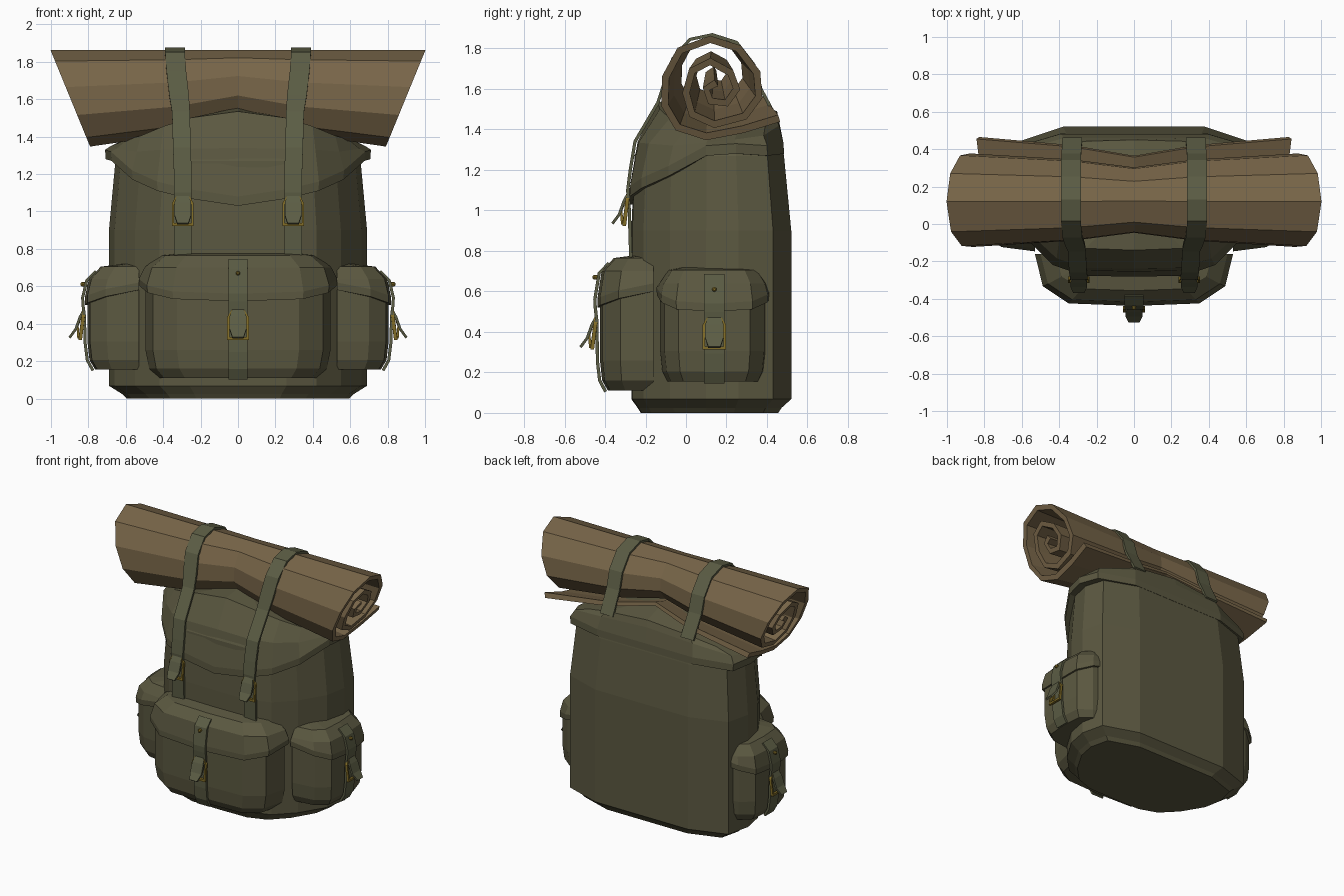
import bpy, bmesh, math
from mathutils import Matrix, Vector

if "Cube" in bpy.data.objects:
    bpy.data.objects.remove(bpy.data.objects["Cube"])

def material(name, rgb):
    m = bpy.data.materials.new(name)
    m.diffuse_color = (*rgb, 1)
    m.use_nodes = True
    m.node_tree.nodes["Principled BSDF"].inputs["Base Color"].default_value = m.diffuse_color
    return m

CANVAS = material("olive_canvas", (0.105, 0.098, 0.052))
WEBBING = material("olive_webbing", (0.105, 0.108, 0.058))
BLANKET = material("tan_blanket", (0.185, 0.13, 0.065))
BRASS = material("brass", (0.22, 0.15, 0.02))

def loft(name, rings, mat, M=Matrix(), closed=False):
    """Skin a series of equal closed rings, capped unless the series is a loop."""
    bm = bmesh.new()
    vs = [[bm.verts.new(M @ Vector(p)) for p in r] for r in rings]
    n = len(rings[0])
    pairs = list(zip(vs, vs[1:])) + ([(vs[-1], vs[0])] if closed else [])
    for a, b in pairs:
        for i in range(n):
            j = (i + 1) % n
            bm.faces.new((a[i], a[j], b[j], b[i]))
    if not closed:
        bm.faces.new(vs[0])
        bm.faces.new(vs[-1])
    bmesh.ops.recalc_face_normals(bm, faces=bm.faces)
    me = bpy.data.meshes.new(name)
    bm.to_mesh(me)
    bm.free()
    ob = bpy.data.objects.new(name, me)
    me.materials.append(mat)
    bpy.context.collection.objects.link(ob)
    return ob

def full(half):
    """Mirror a half outline whose first and last points are on x = 0."""
    return half + [(-x, y, z) for x, y, z in half[-2:0:-1]]

def normals(path):
    """Unit normals of a path of (y, z) points."""
    out = []
    for i in range(len(path)):
        a, b = path[max(i - 1, 0)], path[min(i + 1, len(path) - 1)]
        t = Vector((b[0] - a[0], b[1] - a[1])).normalized()
        out.append((-t.y, t.x))
    return out

def strap(name, path, widths, M=Matrix(), thick=0.016, mat=WEBBING):
    """Flat band along (x, y, z) points."""
    ns = normals([p[1:] for p in path])
    rings = []
    for (x, y, z), (a, b), w in zip(path, ns, widths):
        rings.append([(x + sx * w / 2, y + s * a * thick / 2, z + s * b * thick / 2)
                      for sx, s in ((-1, -1), (1, -1), (1, 1), (-1, 1))])
    return loft(name, rings, mat, M)

def buckle(name, M):
    """Brass frame with a prong and the loose strap end hanging out of it."""
    shape = [(-.058, -.078), (.058, -.078), (.058, .045), (.036, .08), (-.036, .08), (-.058, .045)]
    def loop(k, y):
        return [(x * k, y - 0.012 + z * 0.12, z * k) for x, z in shape]
    loft(name + "_frame", [loop(1, -.008), loop(1, .01), loop(.8, .01), loop(.8, -.008)], BRASS, M, True)
    strap(name + "_prong", [(0, -.03, -.07), (0, -.035, 0), (0, -.012, .06)], [.012] * 3, M, .012, BRASS)
    strap(name + "_strap_end", [(0, .0, .085), (0, -.022, .045), (0, -.045, -.02), (0, -.078, -.065)],
          [.06, .09, .09, .06], M, .014)

def pocket(name, w, d, z0, zh, z1, M):
    """Pouch with overhanging flap, strap, stud and buckle."""
    plan = [(0, -1), (.66, -.95), (.92, -.62), (1, 0), (0, 0)]
    drop = [0, .012, .045, .08, .08]
    def ring(k, kd, z, hem=0):
        return full([(x * w * k, y * d * kd, z + hem * h) for (x, y), h in zip(plan, drop)])
    loft(name + "_pouch", [ring(.86, .85, z0), ring(.95, .96, z0 + .05), ring(.99, 1, z0 + .15),
                           ring(.99, 1, zh + .1)], CANVAS, M)
    loft(name + "_flap", [ring(.98, .98, zh, 1), ring(1.05, 1.05, zh, 1), ring(1.06, 1.05, zh + .04, 1),
                          ring(1.0, .97, z1 - .08), ring(.84, .74, z1 - .015), ring(.6, .3, z1)], CANVAS, M)
    path = [(-.8 * d - .008, z1 - .04), (-.97 * d - .012, z1 - .09), (-1.05 * d - .012, zh + .04),
            (-1.05 * d - .01, zh), (-d - .016, zh - .06), (-d - .012, z0 + .14),
            (-.96 * d - .012, z0 + .05), (-.85 * d - .012, z0 - .005)]
    strap(name + "_strap", [(0, y, z) for y, z in path], [.1] * len(path), M)
    buckle(name + "_buckle", M @ Matrix.Translation((0, -d - .018, .39)))
    stud = [[(r * math.cos(a * math.pi / 4), y, z1 - .11 + r * math.sin(a * math.pi / 4)) for a in range(8)]
            for r, y in ((.012, -d), (.012, -d - .03), (.006, -d - .036))]
    loft(name + "_stud", stud, BRASS, M)

# Main sack
PLAN = [(0, -.27), (.26, -.265), (.42, -.21), (.55, -.08), (.66, .1), (.69, .26), (.65, .43), (.38, .52), (0, .52)]

def sack_ring(z, k, front, back):
    return full([(x * k, .12 + (y - .12) * (front if y < .12 else back), z) for x, y in PLAN])

loft("sack", [sack_ring(0, .86, .88, .84), sack_ring(.025, .9, .92, .88), sack_ring(.068, 1, 1, 1),
              sack_ring(.9, 1, 1, 1), sack_ring(1.27, .95, .96, .91), sack_ring(1.36, .9, .85, .87)], CANVAS)

# Top lid with curved hem
hem = [1.03, 1.07, 1.11, 1.17, 1.27, 1.28, 1.27, 1.28, 1.28]
shoulder = [1.34, 1.335, 1.33, 1.32, 1.335, 1.35, 1.37, 1.42, 1.44]
crown = [(0, -.14, 1.535), (.26, -.13, 1.50), (.4, -.08, 1.455), (.52, 0, 1.405), (.59, .12, 1.385),
         (.59, .26, 1.39), (.52, .39, 1.41), (.34, .44, 1.46), (0, .45, 1.49)]

def lid_ring(kx, kf, kb, zs, dz=0):
    return full([(x * kx, .12 + (y - .12) * (kf if y < .12 else kb), z + dz) for (x, y), z in zip(PLAN, zs)])

top = full([(x * .4, .12 + (y - .12) * .4, 1.555 - abs(x) * .1) for x, y, z in crown])
loft("lid", [lid_ring(.94, .95, .88, hem), lid_ring(1.025, 1.03, .91, hem), lid_ring(1.03, 1.03, .905, hem, .05),
             lid_ring(.985, .92, .85, shoulder), full(crown), top], CANVAS)

# Pockets: one on the front, one on each side
pocket("front_pocket", .5, .265, .11, .52, .78, Matrix.Translation((0, -.16, 0)))
for side, s in (("right", 1), ("left", -1)):
    M = Matrix.Translation((s * .53, .14, 0)) @ Matrix.Rotation(s * math.pi / 2, 4, 'Z')
    pocket(side + "_pocket", .27, .275, .155, .5, .72, M)

# Blanket roll: a spiral sheet, squeezed in the middle, with slanted ends
spiral = [(.46, 1.455), (.28, 1.40), (.1, 1.365), (-.04, 1.41), (-.105, 1.52), (-.1, 1.66), (-.03, 1.79),
          (.12, 1.845), (.26, 1.8), (.35, 1.68), (.36, 1.56), (.29, 1.465), (.14, 1.425), (.03, 1.475),
          (0, 1.58), (.03, 1.69), (.12, 1.735), (.22, 1.68), (.25, 1.6), (.2, 1.53), (.12, 1.54),
          (.1, 1.6), (.15, 1.63)]
ns = normals(spiral)
sheet = [(y + a * .018, z + b * .018) for (y, z), (a, b) in zip(spiral, ns)]
sheet += [(y - a * .018, z - b * .018) for (y, z), (a, b) in reversed(list(zip(spiral, ns)))]
rings = []
for x, k in ((-1, 1), (-.33, .87), (0, .7), (.33, .87), (1, 1)):
    ring = []
    for y, z in sheet:
        end = .79 + (z - 1.345) * .41 if abs(x) == 1 else 1
        ring.append((x * end, .13 + (y - .13) * k, 1.863 + (z - 1.863) * k))
    rings.append(ring)
loft("blanket_roll", rings, BLANKET)

# Long straps over lid and roll, with buckles
path = [(.295, -.272, .74), (.295, -.28, 1.0), (.295, -.288, 1.1), (.295, -.275, 1.2), (.3, -.252, 1.34),
        (.305, -.14, 1.53), (.315, -.11, 1.62), (.33, -.065, 1.75), (.337, .02, 1.845), (.337, .13, 1.868),
        (.337, .25, 1.83), (.337, .335, 1.72), (.335, .37, 1.6), (.33, .455, 1.44)]
for side, s in (("right", 1), ("left", -1)):
    strap(side + "_long_strap", [(s * x, y, z) for x, y, z in path], [.095] * 6 + [.105] * 8)
    buckle(side + "_long_strap_buckle", Matrix.Translation((s * .295, -.285, 1.0)))
